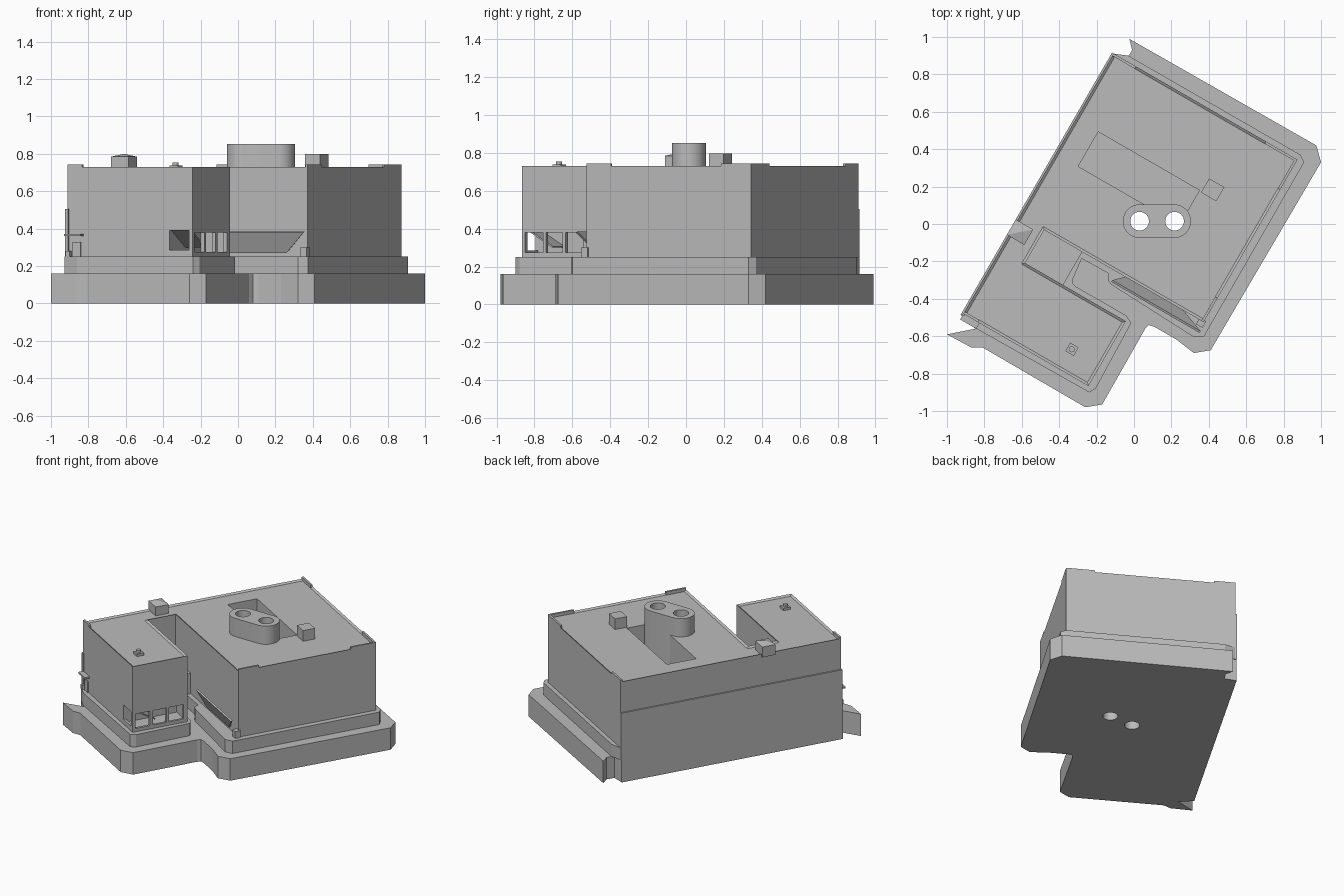
import bpy, bmesh, math
from mathutils import Vector

if "Cube" in bpy.data.objects:
    bpy.data.objects.remove(bpy.data.objects["Cube"])

grey = bpy.data.materials.new("concrete_grey")
grey.diffuse_color = (0.5, 0.5, 0.5, 1)
grey.use_nodes = True
grey.node_tree.nodes["Principled BSDF"].inputs["Base Color"].default_value = grey.diffuse_color
C, S = math.cos(math.radians(30)), 0.5


def W(u, v):
    """Building grid (turned 30 degrees) to world."""
    return (u * C + v * S, -u * S + v * C)


def finish(name, bm):
    bmesh.ops.recalc_face_normals(bm, faces=bm.faces)
    me = bpy.data.meshes.new(name)
    bm.to_mesh(me)
    bm.free()
    me.materials.append(grey)
    ob = bpy.data.objects.new(name, me)
    bpy.context.collection.objects.link(ob)
    return ob


def prism(name, pts, z0, z1, rim=0, drop=0):
    """Extruded outline, optionally with a sunken top inside a rim."""
    bm = bmesh.new()
    f = bm.faces.new([bm.verts.new((x, y, z0)) for x, y in pts])
    f.normal_update()
    if f.normal.z < 0:
        f.normal_flip()
    r = bmesh.ops.extrude_face_region(bm, geom=[f])
    top = [g for g in r["geom"] if isinstance(g, bmesh.types.BMFace)][0]
    for v in top.verts:
        v.co.z = z1
    bmesh.ops.recalc_face_normals(bm, faces=bm.faces)
    if rim:
        bmesh.ops.inset_region(bm, faces=[top], thickness=rim, use_even_offset=True)
        for v in top.verts:
            v.co.z -= drop
    return finish(name, bm)


def box(name, u0, u1, v0, v1, z0, z1):
    return prism(name, [W(u0, v0), W(u1, v0), W(u1, v1), W(u0, v1)], z0, z1)


def circle(cx, cy, r, n=32, a0=0.0, a1=2 * math.pi):
    return [(cx + r * math.cos(a0 + (a1 - a0) * i / n),
             cy + r * math.sin(a0 + (a1 - a0) * i / n)) for i in range(n)]


def cut(ob, cutters):
    for c in cutters:
        m = ob.modifiers.new("cut", 'BOOLEAN')
        m.operation, m.solver, m.object = 'DIFFERENCE', 'EXACT', c
    dg = bpy.context.evaluated_depsgraph_get()
    me = bpy.data.meshes.new_from_object(ob.evaluated_get(dg))
    ob.modifiers.clear()
    ob.data = me


def solid(name, quad, t):
    """Thin panel from four corners, thickened along its normal."""
    a, b, c, d = [Vector(p) for p in quad]
    n = (b - a).cross(d - a).normalized() * t
    bm = bmesh.new()
    lo = [bm.verts.new(p) for p in (a, b, c, d)]
    hi = [bm.verts.new(p + n) for p in (a, b, c, d)]
    bm.faces.new(lo)
    bm.faces.new(hi)
    for i in range(4):
        j = (i + 1) % 4
        bm.faces.new((lo[i], lo[j], hi[j], hi[i]))
    return finish(name, bm)


# ground plinth
plinth = prism("plinth", [
    (-1, -.59), (-.87, -.66), (-.81, -.66), (-.26, -.98), (-.17, -.965),
    (.06, -.56), (.08, -.54), (.11, -.55), (.23, -.62), (.32, -.69), (.41, -.675),
    (1, .33), (.975, .42), (-.025, .99), (-.01, .93), (-.04, .88),
    W(-.56, .73), W(-.56, -.885), (-.89, -.525), (-.85, -.56)], 0, .16)

# second step with a slot running in between the two wings
step = prism("podium_step", [
    W(-.56, -.885), (-.86, -.55), (-.24, -.90), (-.205, -.88), (-.015, -.53),
    (-.04, -.49), (-.31, -.335), (-.33, -.315), (-.325, -.29), (-.28, -.185),
    (-.135, -.265), (-.14, -.30), (-.12, -.325), (.32, -.605), (.375, -.60),
    (.91, .33), (.89, .37), (-.03, .90), W(-.56, .73)], .16, .25)

# main building volume, U-shaped
R, F, WR, WF = .585, -.268, .222, -.872
body = prism("building_body", [
    W(-.55, WF), W(WR, WF), W(WR, -.472), W(-.40, -.472), W(-.40, F),
    W(R, F), W(R, .735), W(-.55, .735)], .25, .73, .014, .01)

# lower part of the flat side wall
box("side_wall_lower", -.56, -.54, -.88, .735, .16, .505)

# paired chimney
stack = prism("chimney_block",
              circle(.215, .015, .09, 16, -math.pi / 2, math.pi / 2) + [(.215, .105)]
              + circle(.03, .015, .09, 16, math.pi / 2, 1.5 * math.pi) + [(.03, -.075)],
              .2, .853)

# openings: light well, flue holes, corner window
well = box("well_cutter", -.412, .213, .118, .331, .26, 1)
flues = [prism("flue_cutter", circle(x, .015, .05), -.1, 1) for x in (.03, .217)]
corner = box("corner_cutter", .08, .3, -.95, -.485, .262, .39)
cut(body, [well, corner] + flues)
for part in (plinth, step, stack):
    cut(part, flues)
for c in [well, corner] + flues:
    bpy.data.objects.remove(c)

# shade the round parts smoothly
for p in stack.data.polygons:
    p.use_smooth = True
bpy.context.view_layer.objects.active = stack
stack.select_set(True)
bpy.ops.object.shade_smooth_by_angle(angle=math.radians(30))
stack.select_set(False)

# corner window posts and rails
for v in (-.872, -.745, -.625, -.50):
    box("window_post", .200, WR, v, v + .02, .25, .40)
box("window_sill", .205, WR, WF, -.48, .25, .275)
box("window_head", .205, WR, WF, -.48, .38, .392)
box("front_sill", .08, WR, WF, -.855, .25, .285)
solid("window_reveal", [(*W(.08, -.85), .39), (*W(.20, -.85), .39),
                        (*W(.20, -.70), .30), (*W(.08, -.70), .30)], .008)

# low infill at the inner end of the slot
box("slot_infill", -.41, -.165, -.48, -.26, .16, .40)

# tilted canopy along the inner front
solid("canopy", [(*W(.10, F), .275), (*W(.46, F), .275),
                 (*W(.595, F - .05), .385), (*W(.05, F - .05), .385)], .012)
box("canopy_post", .555, .595, F - .03, F + .01, .25, .30)

# small entrance at the outer front corner
box("entrance_canopy", -.55, -.45, WF - .035, WF, .36, .372)
box("entrance_door", -.515, -.465, WF - .008, WF, .25, .33)
box("entrance_pier", -.55, -.525, WF - .02, WF, .25, .28)

# raised parapet pieces at the corners
for u0, u1, v0, v1 in ((.39, R, .721, .735), (R - .014, R, .55, .735),
                       (-.55, -.41, .721, .735), (R - .014, R, F, -.12),
                       (-.55, -.46, WF, WF + .014)):
    box("parapet_piece", u0, u1, v0, v1, .72, .744)

# rooftop units
box("roof_box", .226, .320, .325, .412, .71, .798)
box("edge_box", -.56, -.452, -.39, -.295, .71, .785)
bm = bmesh.new()
base = [bm.verts.new((*W(u, v), .785)) for u, v in
        ((-.56, -.39), (-.452, -.39), (-.452, -.295), (-.56, -.295))]
tip = bm.verts.new((*W(-.506, -.342), .80))
for i in range(4):
    bm.faces.new((base[i], base[(i + 1) % 4], tip))
bm.faces.new(base)
finish("edge_box_cap", bm)
box("vent_base", .022, .074, -.772, -.720, .715, .738)
prism("vent_pipe", circle(-.333, -.67, .016, 12), .73, .755)
